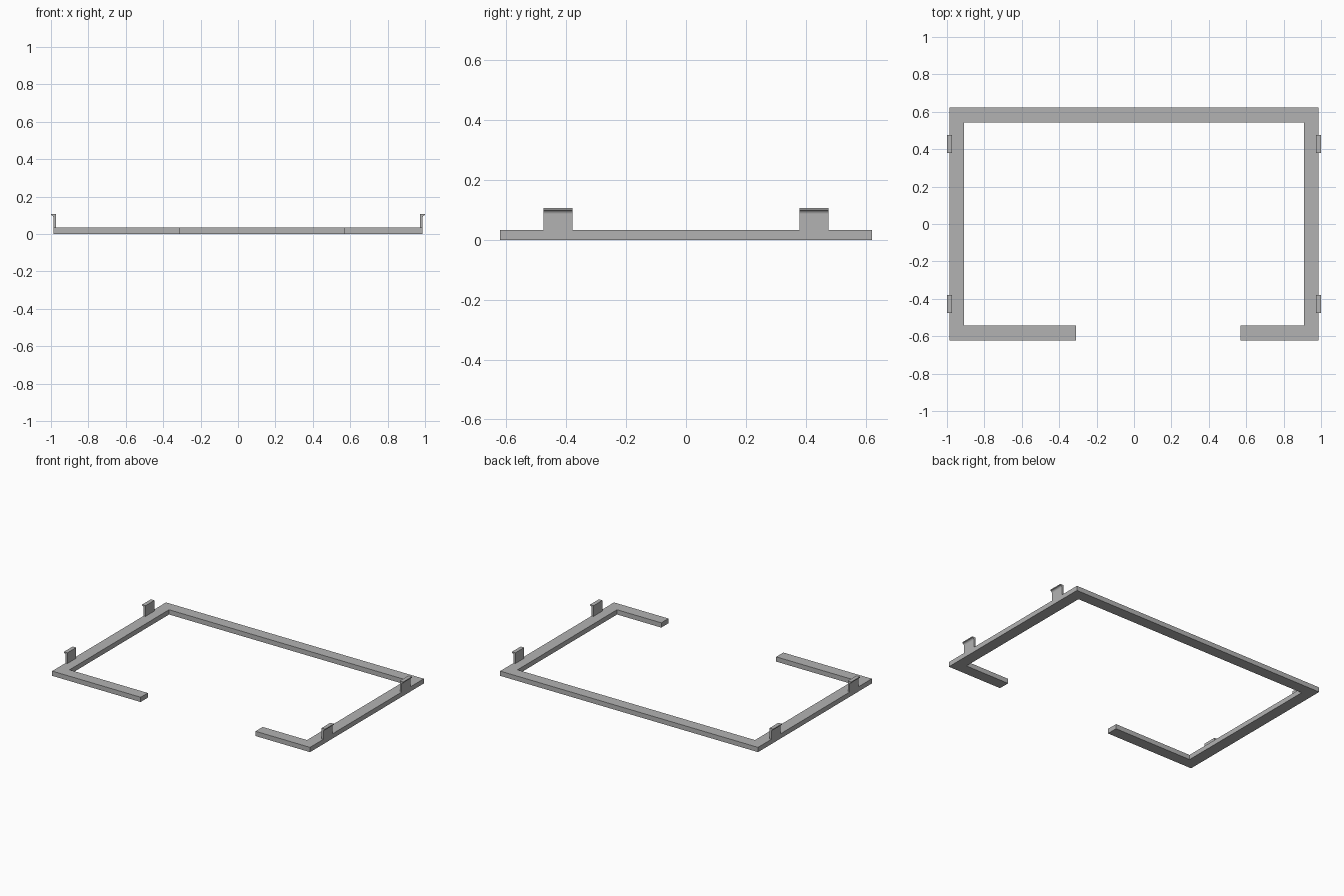
import bpy
import bmesh
import math

cube = bpy.data.objects.get("Cube")
if cube:
    bpy.data.objects.remove(cube, do_unlink=True)

# Plain grey material
grey = bpy.data.materials.new("plain grey")
grey.use_nodes = True
colour = (0.45, 0.45, 0.45, 1)
grey.diffuse_color = colour
grey.node_tree.nodes["Principled BSDF"].inputs["Base Color"].default_value = colour

HALF_X, HALF_Y = 0.987, 0.622   # outer half sizes of the frame
BAR, THICK = 0.078, 0.033       # bar width and height
GAP_LEFT, GAP_RIGHT = 0.57, -0.31


def extrude_profile(name, points, offset):
    """Fill a closed outline and extrude it along a vector."""
    bm = bmesh.new()
    face = bm.faces.new([bm.verts.new(p) for p in points])
    extruded = bmesh.ops.extrude_face_region(bm, geom=[face])["geom"]
    verts = [g for g in extruded if isinstance(g, bmesh.types.BMVert)]
    bmesh.ops.translate(bm, verts=verts, vec=offset)
    bmesh.ops.recalc_face_normals(bm, faces=bm.faces)
    mesh = bpy.data.meshes.new(name)
    bm.to_mesh(mesh)
    bm.free()
    mesh.materials.append(grey)
    obj = bpy.data.objects.new(name, mesh)
    bpy.context.collection.objects.link(obj)
    return obj


# Rectangular frame with a gap in the front bar
ix, iy = HALF_X - BAR, HALF_Y - BAR
outline = [
    (GAP_RIGHT, -HALF_Y), (GAP_RIGHT, -iy), (-ix, -iy), (-ix, iy),
    (ix, iy), (ix, -iy), (GAP_LEFT, -iy), (GAP_LEFT, -HALF_Y),
    (HALF_X, -HALF_Y), (HALF_X, HALF_Y), (-HALF_X, HALF_Y), (-HALF_X, -HALF_Y),
]
extrude_profile("open_frame", [(x, y, 0) for x, y in outline], (0, 0, THICK))

# Four upright clips, each with a lip curving outwards
TOP, LIP_Z, RADIUS, CLIP_LEN = 0.107, 0.1, 0.013, 0.097
arc = [(1 - RADIUS * math.sin(a), LIP_Z - RADIUS * (1 - math.cos(a)))
       for a in (math.radians(15 * i) for i in range(6, -1, -1))]
profile = [(0.973, THICK), (HALF_X, THICK)] + arc + [(1, TOP), (0.973, TOP)]

for side, sx in (("left", 1), ("right", -1)):
    for end, y in (("front", -0.476), ("back", 0.379)):
        extrude_profile(f"{end}_{side}_clip",
                        [(sx * x, y, z) for x, z in profile],
                        (0, CLIP_LEN, 0))
